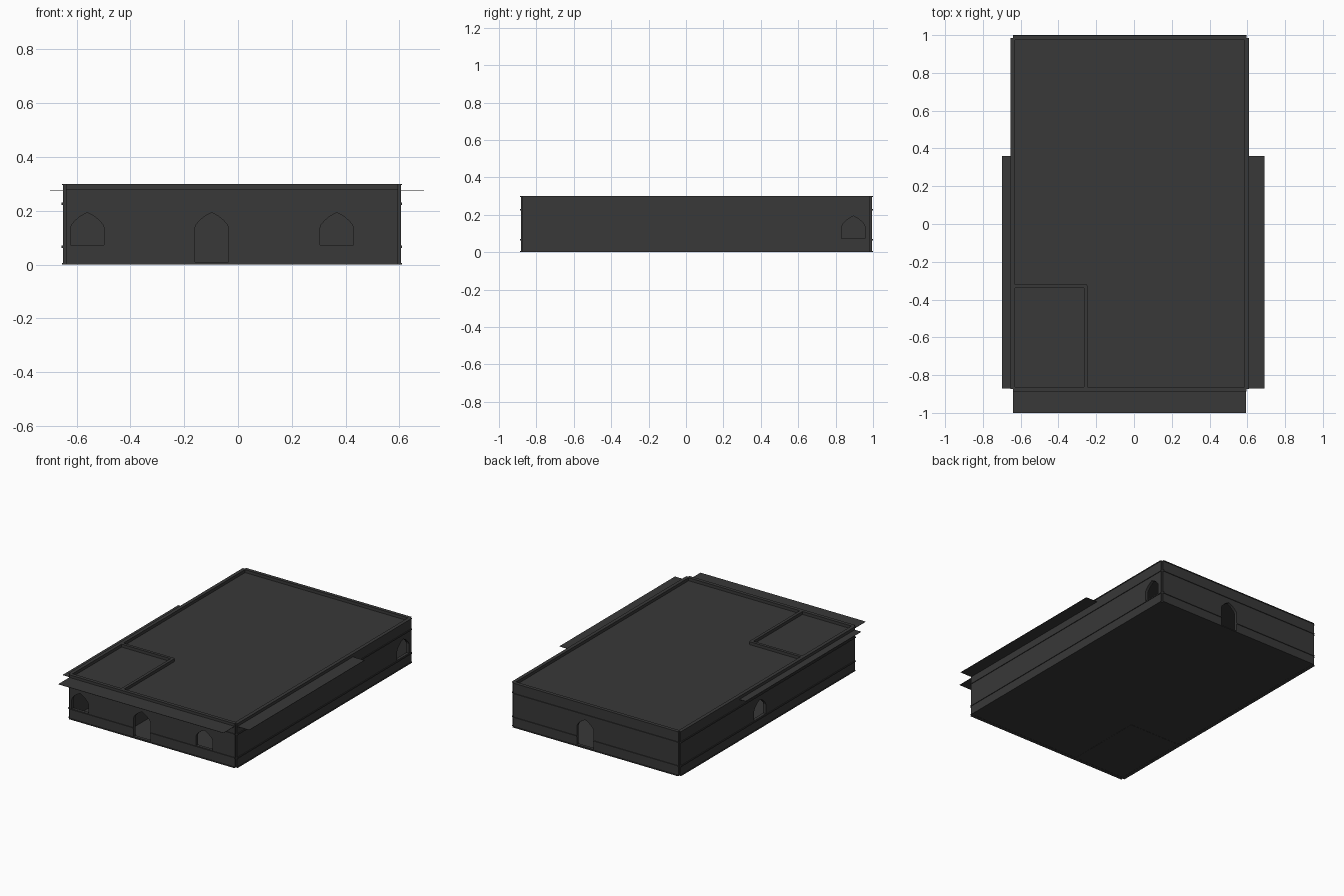
import bpy, bmesh
from mathutils import Vector

if "Cube" in bpy.data.objects:
    bpy.data.objects.remove(bpy.data.objects["Cube"])

mat = bpy.data.materials.new("dark_stone")
mat.diffuse_color = (0.04, 0.04, 0.04, 1)
mat.use_nodes = True
mat.node_tree.nodes["Principled BSDF"].inputs["Base Color"].default_value = mat.diffuse_color


def prism(name, base, shift):
    """Closed solid: polygon of 3D points swept along a vector."""
    bm = bmesh.new()
    lo = [bm.verts.new(p) for p in base]
    hi = [bm.verts.new(Vector(p) + shift) for p in base]
    bm.faces.new(lo)
    bm.faces.new(hi)
    n = len(base)
    for i in range(n):
        j = (i + 1) % n
        bm.faces.new((lo[i], lo[j], hi[j], hi[i]))
    bmesh.ops.recalc_face_normals(bm, faces=bm.faces)
    me = bpy.data.meshes.new(name)
    bm.to_mesh(me)
    bm.free()
    me.materials.append(mat)
    ob = bpy.data.objects.new(name, me)
    bpy.context.collection.objects.link(ob)
    return ob


def sheet(name, x0, x1, y0, y1, z, t=0.002):
    return prism(name, [(x0, y0, z), (x1, y0, z), (x1, y1, z), (x0, y1, z)],
                 Vector((0, 0, t)))


# Wall cross-section: (outward offset, height), with string courses
PROFILE = [(-0.01, 0), (0.014, 0), (0.014, 0.006), (0.01, 0.006),
           (0.01, 0.062), (0.015, 0.062), (0.015, 0.070), (0.01, 0.070),
           (0.01, 0.222), (0.015, 0.222), (0.015, 0.230), (0.01, 0.230),
           (0.01, 0.295), (0.014, 0.295), (0.014, 0.30), (-0.01, 0.30)]
PLAIN = [(-0.01, 0), (0.01, 0), (0.01, 0.30), (-0.01, 0.30)]

# Half of the pointed arch: (half width, height)
ARCH = [(0.0625, 0.135), (0.058, 0.148), (0.045, 0.163), (0.026, 0.179)]


def wall(name, a, b, out, openings=(), profile=PROFILE):
    """Wall on the centreline a-b; openings are (distance from a, sill)."""
    a, b = Vector((*a, 0)), Vector((*b, 0))
    n = Vector((*out, 0))
    u = (b - a).normalized()
    up = Vector((0, 0, 1))
    ob = prism(name, [a + n * o + up * z for o, z in profile], b - a)
    for k, (d, sill) in enumerate(openings):
        half = [(0.0625, sill)] + ARCH
        pts = half + [(0, 0.193)] + [(-x, z) for x, z in reversed(half)]
        cut = prism(f"{name}_cutter_{k}",
                    [a + u * (d + x) + up * z - n * 0.05 for x, z in pts],
                    n * 0.1)
        cut.hide_render = True
        cut.hide_viewport = True
        cut.display_type = 'WIRE'
        m = ob.modifiers.new("opening", 'BOOLEAN')
        m.operation = 'DIFFERENCE'
        m.solver = 'EXACT'
        m.object = cut
    return ob


L, R, F, B = -0.64, 0.595, -0.873, 0.985   # wall centrelines
WIN, DOOR = 0.073, 0.01                    # sill heights

# Outer walls with pointed windows and doors
wall("front_wall", (L, F), (R, F), (0, -1),
     [(-0.56 - L, WIN), (-0.098 - L, DOOR), (0.367 - L, WIN)])
wall("back_wall", (L, B), (R, B), (0, 1), [(0.055 - L, DOOR)])
wall("right_wall", (R, F), (R, B), (1, 0), [(0.895 - F, WIN)])
wall("left_wall", (L, F), (L, B), (-1, 0), [(0.14 - F, WIN)])

# Corner room walls, showing above the roof
wall("room_back_wall", (L, -0.33), (-0.25, -0.33), (0, 1), profile=PLAIN)
wall("room_side_wall", (-0.255, F), (-0.255, -0.325), (1, 0), profile=PLAIN)

# Floor and the two thin roof sheets that overhang as awnings
sheet("floor", L, R, F, B, 0.001)
sheet("main_roof", -0.64, 0.592, -1.0, 0.98, 0.278)
sheet("side_awnings", -0.698, 0.692, -0.87, 0.36, 0.275)
